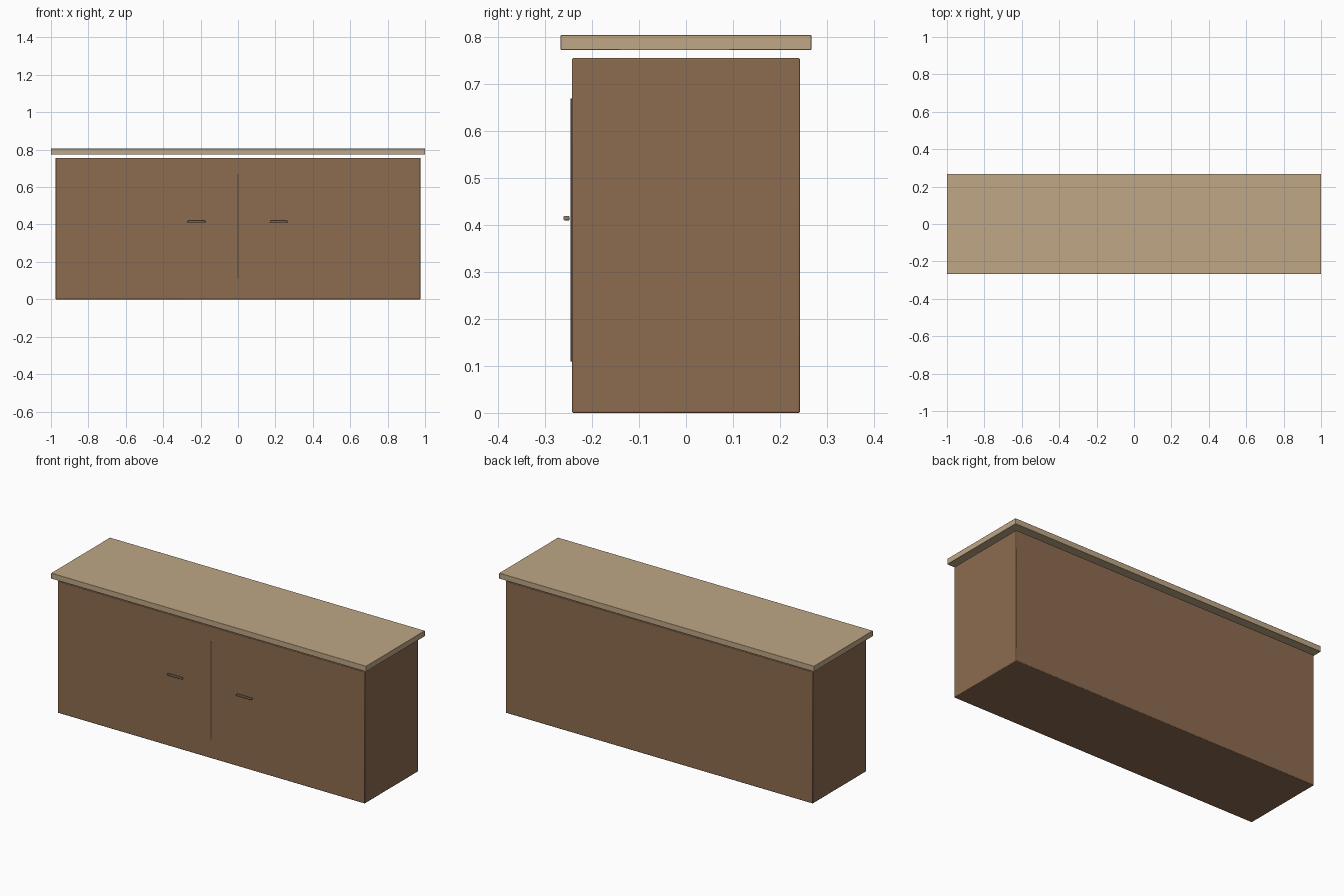
import bpy

cube = bpy.data.objects.get("Cube")
if cube:
    bpy.data.objects.remove(cube, do_unlink=True)


def material(name, rgb, roughness=0.6):
    mat = bpy.data.materials.new(name)
    mat.use_nodes = True
    mat.diffuse_color = (*rgb, 1)
    bsdf = mat.node_tree.nodes["Principled BSDF"]
    bsdf.inputs["Base Color"].default_value = (*rgb, 1)
    bsdf.inputs["Roughness"].default_value = roughness
    return mat


def box(name, low, high, mat, bevel=0.0, segments=2):
    """Box between two corners, with softly rounded edges."""
    centre = [(a + b) / 2 for a, b in zip(low, high)]
    bpy.ops.mesh.primitive_cube_add(size=1, location=centre)
    obj = bpy.context.object
    obj.name = name
    obj.scale = [b - a for a, b in zip(low, high)]
    bpy.ops.object.transform_apply(location=False, rotation=False, scale=True)
    obj.data.materials.append(mat)
    if bevel:
        mod = obj.modifiers.new("Rounded edges", "BEVEL")
        mod.width = bevel
        mod.segments = segments
        bpy.ops.object.shade_smooth_by_angle()
    return obj


brown = material("Brown wood", (0.27, 0.15, 0.08))
tan = material("Tan wood", (0.52, 0.39, 0.24))
dark = material("Dark brown gap", (0.10, 0.05, 0.025))
bronze = material("Bronze metal", (0.27, 0.21, 0.14))

# Cabinet body and the raised worktop
box("cabinet_body", (-0.975, -0.243, 0), (0.975, 0.243, 0.756), brown, 0.003)
box("worktop", (-1, -0.267, 0.773), (1, 0.267, 0.805), tan, 0.0015)

# Thin strip between the two doors
box("door_divider", (-0.003, -0.246, 0.11), (0.003, -0.242, 0.67), dark)

# One handle on each door
for side, x in (("right", -0.222), ("left", 0.218)):
    box(side + "_handle", (x - 0.048, -0.261, 0.41), (x + 0.048, -0.248, 0.42),
        bronze, 0.003)
